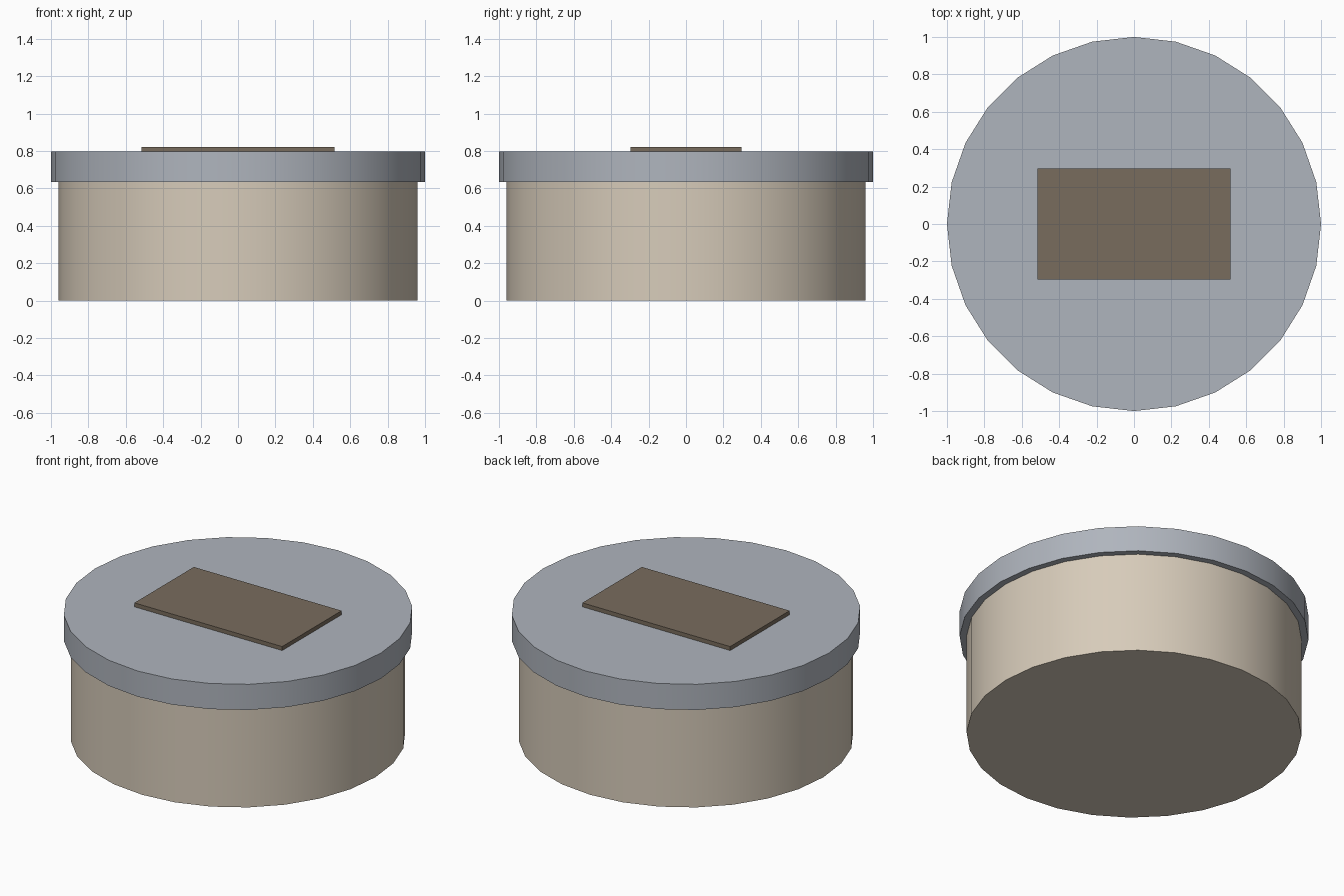
import bpy
import math

cube = bpy.data.objects.get("Cube")
if cube:
    bpy.data.objects.remove(cube, do_unlink=True)


def material(name, color):
    mat = bpy.data.materials.new(name)
    mat.use_nodes = True
    mat.diffuse_color = (*color, 1)
    mat.node_tree.nodes["Principled BSDF"].inputs["Base Color"].default_value = (*color, 1)
    return mat


def finish(name, mat):
    obj = bpy.context.object
    obj.name = name
    obj.data.materials.append(mat)
    return obj


def drum(name, radius, bottom, top, mat):
    bpy.ops.mesh.primitive_cylinder_add(
        vertices=28, radius=radius, depth=top - bottom,
        location=(0, 0, (bottom + top) / 2), rotation=(0, 0, math.pi / 2))
    bpy.ops.object.transform_apply(location=False, rotation=True, scale=False)
    bpy.ops.object.shade_smooth_by_angle(angle=math.radians(30))
    return finish(name, mat)


cream = material("warm cream", (0.68, 0.60, 0.49))
steel = material("grey blue metal", (0.43, 0.46, 0.51))
brown = material("dull brown", (0.19, 0.15, 0.11))

# Round tin and its overhanging lid
drum("tin_body", 0.96, 0, 0.635, cream)
drum("tin_lid", 1.0, 0.635, 0.797, steel)

# Raised label plate on the lid
bpy.ops.mesh.primitive_cube_add(size=1, location=(0, 0, 0.809))
plate = finish("lid_label", brown)
plate.scale = (1.034, 0.594, 0.026)
bpy.ops.object.transform_apply(location=False, rotation=False, scale=True)
